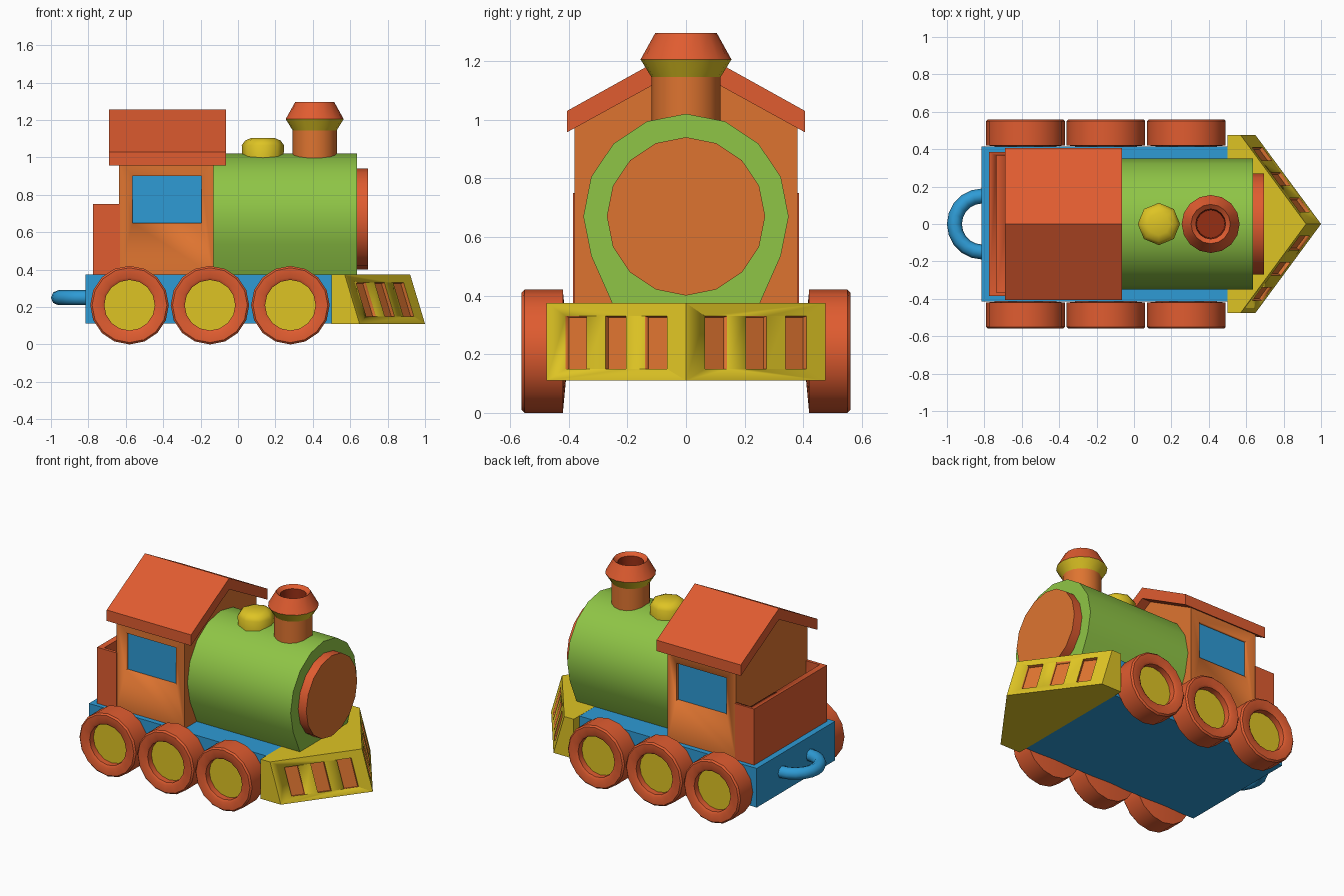
import bpy, bmesh, math
from mathutils import Matrix, Vector

if "Cube" in bpy.data.objects:
    bpy.data.objects.remove(bpy.data.objects["Cube"])


def material(name, r, g, b):
    def lin(c):
        c /= 255
        return c / 12.92 if c < 0.04 else ((c + 0.055) / 1.055) ** 2.4
    m = bpy.data.materials.new(name)
    m.diffuse_color = (lin(r), lin(g), lin(b), 1)
    m.use_nodes = True
    m.node_tree.nodes["Principled BSDF"].inputs["Base Color"].default_value = m.diffuse_color
    return m


RED = material("red", 224, 92, 48)
ORANGE = material("orange", 222, 116, 48)
GREEN = material("green", 143, 197, 70)
YELLOW = material("yellow", 222, 196, 36)
BLUE = material("blue", 46, 155, 213)
DARK = material("dark_red", 150, 46, 20)


def finish(bm, name, mats, angle=40):
    bmesh.ops.recalc_face_normals(bm, faces=bm.faces)
    me = bpy.data.meshes.new(name)
    bm.to_mesh(me)
    bm.free()
    ob = bpy.data.objects.new(name, me)
    bpy.context.collection.objects.link(ob)
    for m in mats:
        me.materials.append(m)
    bpy.ops.object.select_all(action='DESELECT')
    ob.select_set(True)
    bpy.context.view_layer.objects.active = ob
    bpy.ops.object.shade_smooth_by_angle(angle=math.radians(angle))
    return ob


def loft(name, ring_a, ring_b, mats, index=0, angle=40):
    """Closed solid between two matching outlines."""
    bm = bmesh.new()
    a = [bm.verts.new(p) for p in ring_a]
    b = [bm.verts.new(p) for p in ring_b]
    bm.faces.new(a)
    bm.faces.new(b)
    n = len(a)
    for i in range(n):
        j = (i + 1) % n
        bm.faces.new((a[i], a[j], b[j], b[i]))
    for f in bm.faces:
        f.material_index = index
    return finish(bm, name, mats, angle)


def box(name, x0, x1, y0, y1, z0, z1, mats, index=0):
    base = [(x0, y0), (x1, y0), (x1, y1), (x0, y1)]
    return loft(name, [(x, y, z0) for x, y in base],
                [(x, y, z1) for x, y in base], mats, index)


def extrude_x(name, outline, x0, x1, mats, angle=40):
    return loft(name, [(x0, y, z) for y, z in outline],
                [(x1, y, z) for y, z in outline], mats, 0, angle)


def lathe(name, profile, segs, matrix, mats, bands=None, angle=40):
    """Spin (radius, height) points; bands gives a material index per step."""
    bm = bmesh.new()
    rings = []
    for r, h in profile:
        n = segs if r > 0 else 1
        rings.append([bm.verts.new((r * math.cos(2 * math.pi * i / segs),
                                    r * math.sin(2 * math.pi * i / segs), h))
                      for i in range(n)])
    for k in range(len(rings) - 1):
        a, b = rings[k], rings[k + 1]
        for i in range(segs):
            j = (i + 1) % segs
            vs = [a[i % len(a)], a[j % len(a)], b[j % len(b)], b[i % len(b)]]
            f = bm.faces.new(list(dict.fromkeys(vs)))
            f.material_index = bands[k] if bands else 0
    bm.transform(matrix)
    return finish(bm, name, mats, angle)


def cut(target, cutter):
    mod = target.modifiers.new("cut", 'BOOLEAN')
    mod.operation = 'DIFFERENCE'
    mod.solver = 'EXACT'
    mod.object = cutter
    bpy.context.view_layer.objects.active = target
    bpy.ops.object.modifier_apply(modifier=mod.name)
    bpy.data.objects.remove(cutter, do_unlink=True)


# Chassis
box("chassis", -0.815, 0.505, -0.415, 0.415, 0.112, 0.374, [BLUE])

# Wheels: red tyre with recessed yellow hub
tyre = [(0, 0.40), (0.21, 0.42), (0.21, 0.55), (0.2, 0.56), (0.15, 0.56),
        (0.135, 0.55), (0.135, 0.51), (0, 0.51)]
for side, s in (("left", 1), ("right", -1)):
    for k, x in enumerate((-0.58, -0.15, 0.28)):
        m = Matrix.Translation((x, 0, 0.21)) @ Matrix.Rotation(-s * math.pi / 2, 4, 'X')
        lathe(f"wheel_{side}_{k + 1}", tyre, 16, m, [RED, YELLOW],
              [0, 0, 0, 0, 0, 0, 1])

# Boiler: sixteen-sided, flattened where it sits on the chassis
arc = [(0.35 * math.sin(math.radians(a)), 0.67 + 0.35 * math.cos(math.radians(a)))
       for a in [22.5 * i for i in range(-5, 6)]]
outline = [(-0.25, 0.37)] + arc + [(0.25, 0.37)]
extrude_x("boiler", outline, -0.14, 0.635, [GREEN])

# Boiler front plate
lathe("boiler_front", [(0, 0.62), (0.27, 0.62), (0.27, 0.695), (0, 0.695)], 16,
      Matrix.Translation((0, 0, 0.67)) @ Matrix.Rotation(math.pi / 2, 4, 'Y'),
      [RED, ORANGE], [0, 0, 1])

# Dome
lathe("steam_dome", [(0, 0.98), (0.11, 0.98), (0.113, 1.065), (0.095, 1.09),
                     (0.06, 1.105), (0, 1.105)], 8,
      Matrix.Translation((0.133, 0, 0)), [YELLOW], angle=60)

# Chimney
lathe("chimney", [(0, 0.96), (0.118, 0.96), (0.118, 1.145), (0.155, 1.205),
                  (0.105, 1.295), (0.08, 1.275), (0.075, 1.15), (0, 1.15)], 16,
      Matrix.Translation((0.41, 0, 0)), [ORANGE, YELLOW, RED, DARK],
      [0, 0, 1, 2, 2, 3, 3], 28)

# Cab with recessed side windows
cab = extrude_x("cab", [(-0.38, 0.37), (0.38, 0.37), (0.38, 0.99), (0, 1.2),
                        (-0.38, 0.99)], -0.635, -0.13, [ORANGE, BLUE])
for s in (-1, 1):
    y0, y1 = sorted((s * 0.36, s * 0.5))
    cut(cab, box("window_cutter", -0.565, -0.195, y0, y1, 0.65, 0.90,
                 [ORANGE, BLUE], 1))
# Window pane is blue, its frame sides stay orange
for p in cab.data.polygons:
    if p.material_index == 1 and abs(p.normal.y) < 0.5:
        p.material_index = 0

# Roof
extrude_x("roof", [(-0.405, 0.957), (0, 1.18), (0.405, 0.957), (0.405, 1.03),
                   (0, 1.255), (-0.405, 1.03)], -0.69, -0.065, [RED], 20)

# Coal bunker behind the cab, open at the top
bunker = box("coal_bunker", -0.775, -0.632, -0.385, 0.385, 0.37, 0.75, [RED])
cut(bunker, box("bunker_cutter", -0.735, -0.6, -0.365, 0.365, 0.5, 0.9, [RED]))

# Cowcatcher: sloping wedge with recessed slots
wedge = [(0.5, -0.475), (0.65, -0.475), (1.0, 0), (0.65, 0.475), (0.5, 0.475)]
cow = loft("cowcatcher", [(x, y, 0.11) for x, y in wedge],
           [(x - (0.08 if x > 0.5 else 0), y, 0.375) for x, y in wedge],
           [YELLOW, ORANGE], 0, 20)


def on_slope(y, z):
    return Vector((1.0 - 0.35 * abs(y) / 0.475 - 0.08 * (z - 0.11) / 0.265, y, z))


for s in (-1, 1):
    inward = Vector((-0.8, -s * 0.59, -0.24)).normalized()
    for y0, y1 in ((0.065, 0.14), (0.205, 0.275), (0.34, 0.41)):
        quad = [on_slope(s * y, z) for y, z in
                ((y0, 0.15), (y1, 0.15), (y1, 0.33), (y0, 0.33))]
        cut(cow, loft("slot_cutter", [p - inward * 0.05 for p in quad],
                      [p + inward * 0.02 for p in quad], [YELLOW, ORANGE], 1))

# Coupling: half ring at the back
bm = bmesh.new()
rings = []
for i in range(11):
    a = math.radians(90 + 18 * i)
    ring = []
    for j in range(8):
        t = 2 * math.pi * j / 8
        r = 0.15 + 0.04 * math.cos(t)
        ring.append(bm.verts.new((-0.81 + r * math.cos(a), r * math.sin(a),
                                  0.25 + 0.04 * math.sin(t))))
    rings.append(ring)
for a, b in zip(rings, rings[1:]):
    for j in range(8):
        k = (j + 1) % 8
        bm.faces.new((a[j], a[k], b[k], b[j]))
bm.faces.new(rings[0])
bm.faces.new(rings[-1])
finish(bm, "coupling_ring", [BLUE], 50)
